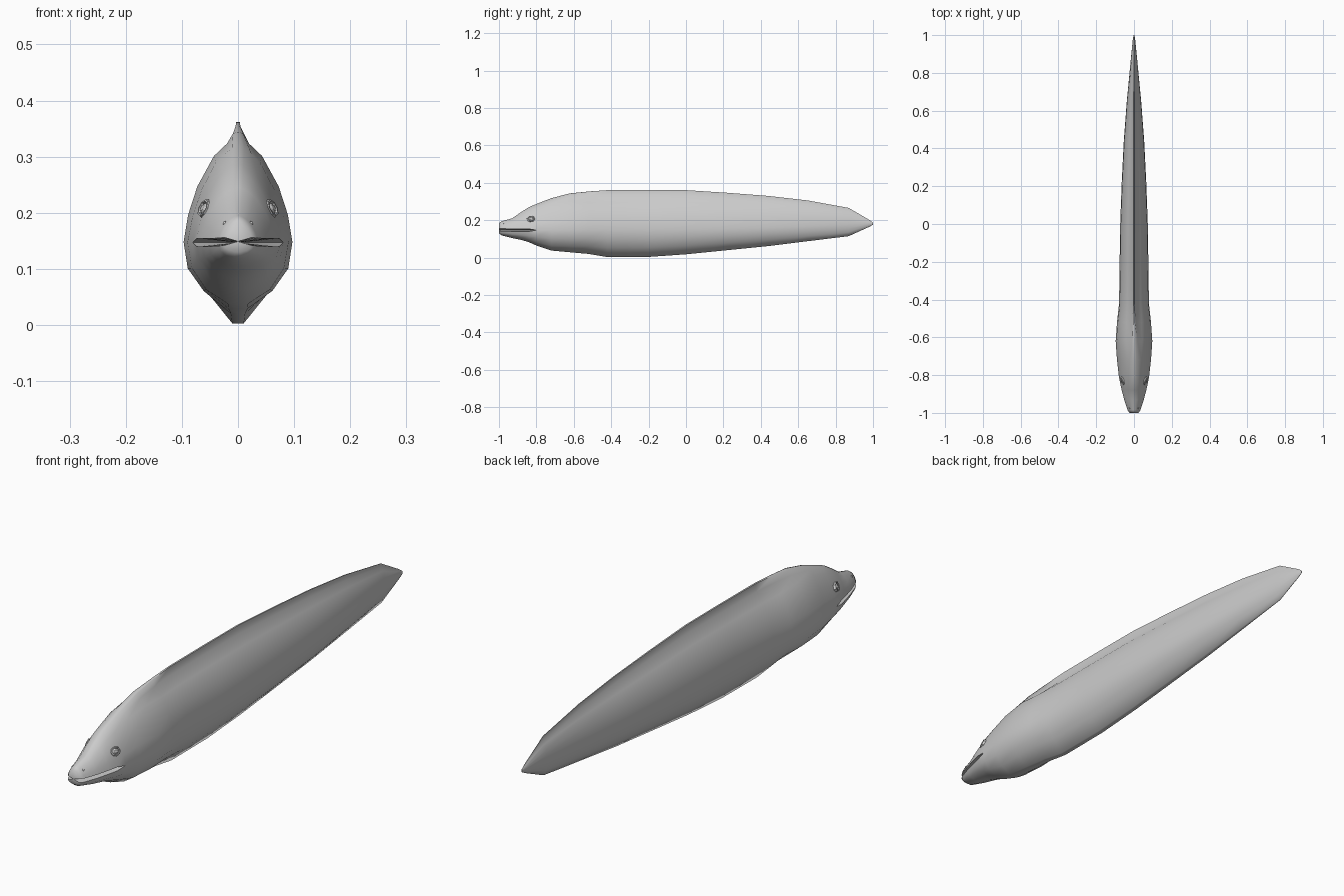
import bpy, bmesh, math
from mathutils import Vector, Matrix

if "Cube" in bpy.data.objects:
    bpy.data.objects.remove(bpy.data.objects["Cube"])

def material(name, v):
    m = bpy.data.materials.new(name)
    m.diffuse_color = (v, v, v, 1)
    m.use_nodes = True
    m.node_tree.nodes["Principled BSDF"].inputs["Base Color"].default_value = m.diffuse_color
    return m

grey = material("soft grey", 0.6)

# Half-section profiles: (share of half width, share of height from the lip line)
HEAD_UP = [(0, 1), (.12, .98), (.27, .92), (.44, .83), (.72, .55), (.9, .27), (1, .04)]
BODY_UP = [(0, 1), (.04, 1), (.07, .85), (.45, .69), (.8, .42), (.95, .2), (1, .04)]
HEAD_LOW = [(1, .04), (.91, .42), (.63, .77), (.2, 1), (0, 1)]
BODY_LOW = [(1, .04), (.95, .35), (.64, .66), (.13, 1), (0, 1)]

# Stations: y, top, bottom, half width, lip line height, fin blend
STATIONS = [
    (-1.0, .185, .130, .024, .149, 0), (-.985, .195, .119, .034, .148, 0),
    (-.93, .210, .105, .052, .147, 0), (-.88, .245, .095, .065, .147, 0),
    (-.84, .270, .083, .074, .147, 0), (-.80, .287, .065, .081, .147, 0),
    (-.72, .318, .038, .090, .147, 0), (-.62, .344, .029, .097, .148, .35),
    (-.52, .354, .020, .090, .150, .85), (-.42, .361, .003, .079, .150, 1),
    (-.20, .362, .004, .076, .150, 1), (0, .361, .018, .073, .152, 1),
    (.22, .347, .040, .065, .155, 1), (.44, .330, .062, .054, .160, 1),
    (.65, .306, .088, .038, .168, 1), (.87, .266, .115, .017, .178, 1),
    (.98, .202, .165, .006, .182, 1), (1.0, .187, .176, .002, .182, 1)]
MOUTH_END = -.82

def mix(a, b, f):
    return [(p[0] + (q[0] - p[0]) * f, p[1] + (q[1] - p[1]) * f) for p, q in zip(a, b)]

def half_ring(y, top, low, w, lip, f):
    gap = .007 if y < MOUTH_END else 0
    up, down = lip + gap, lip - gap
    pts = [(u * w, up + t * (top - up) if t > .04 else up) for u, t in mix(HEAD_UP, BODY_UP, f)]
    # The mouth cuts to the middle in front of its corners
    pts.append((0 if gap else w, lip))
    pts += [(u * w, down - t * (down - low) if t > .04 else down) for u, t in mix(HEAD_LOW, BODY_LOW, f)]
    return pts

# Body: loft both halves, with split caps at the jaws
bm = bmesh.new()
n_up = len(HEAD_UP)
for side in (1, -1):
    rings = [[bm.verts.new((side * x, s[0], z)) for x, z in half_ring(*s)] for s in STATIONS]
    def face(vs):
        bm.faces.new(vs if side > 0 else vs[::-1])
    for a, b in zip(rings, rings[1:]):
        for i in range(len(a) - 1):
            face([a[i + 1], b[i + 1], b[i], a[i]])
    face(rings[0][:n_up + 1])
    face(rings[0][n_up:])
    face(rings[-1][::-1])
bmesh.ops.remove_doubles(bm, verts=bm.verts, dist=.00005)
bmesh.ops.dissolve_degenerate(bm, edges=bm.edges, dist=.00005)
bmesh.ops.recalc_face_normals(bm, faces=bm.faces)

def finish(name, bm, angle):
    me = bpy.data.meshes.new(name)
    bm.to_mesh(me)
    bm.free()
    ob = bpy.data.objects.new(name, me)
    bpy.context.collection.objects.link(ob)
    me.materials.append(grey)
    bpy.ops.object.select_all(action='DESELECT')
    ob.select_set(True)
    bpy.context.view_layer.objects.active = ob
    bpy.ops.object.shade_smooth_by_angle(angle=math.radians(angle))
    return ob

finish("eel_body", bm, 60)

# Eyes: raised rim ring with a shallow domed centre
for side, label in ((1, "right"), (-1, "left")):
    bm = bmesh.new()
    normal = Vector((side * .86, -.35, .36)).normalized()
    frame = normal.to_track_quat('Z', 'Y').to_matrix().to_4x4()
    place = Matrix.Translation((side * .0605, -.832, .208)) @ frame
    loops = []
    for r, h in ((.024, -.006), (.020, .003), (.016, .003), (.014, -.001), (.007, .004)):
        loops.append([bm.verts.new(place @ Vector((r * math.cos(k * math.pi / 4),
                      .8 * r * math.sin(k * math.pi / 4), h))) for k in range(8)])
    for a, b in zip(loops, loops[1:]):
        for k in range(8):
            bm.faces.new([a[k], a[(k + 1) % 8], b[(k + 1) % 8], b[k]])
    bm.faces.new(loops[-1])
    finish(label + "_eye", bm, 35)

    # Nostrils: tiny bumps on the snout
    bm = bmesh.new()
    bmesh.ops.create_uvsphere(bm, u_segments=8, v_segments=5, radius=.004,
                              matrix=Matrix.Translation((side * .023, -.975, .181)))
    finish(label + "_nostril", bm, 60)
